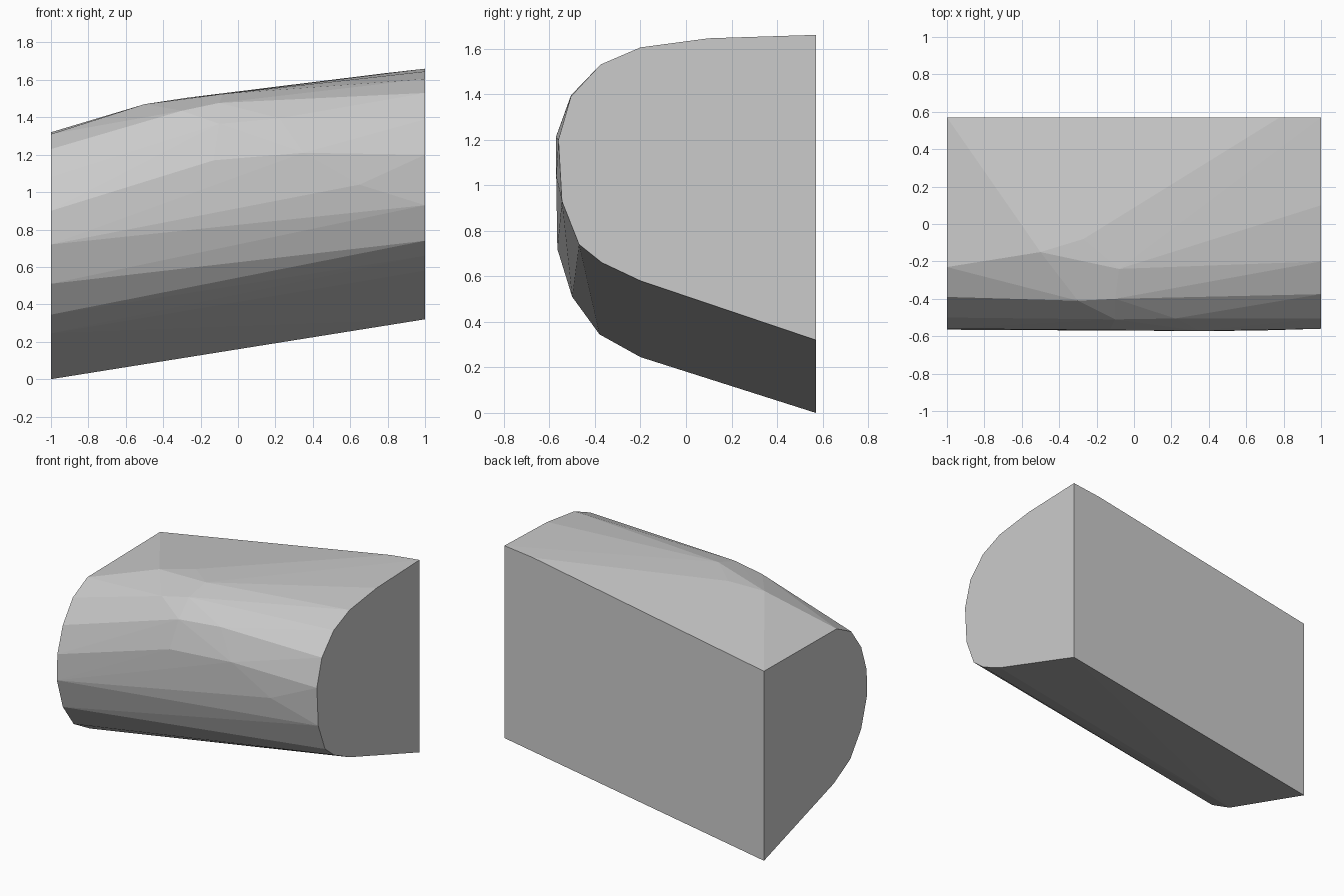
import bpy
import bmesh

if "Cube" in bpy.data.objects:
    bpy.data.objects.remove(bpy.data.objects["Cube"], do_unlink=True)


def flat_material(name, colour):
    material = bpy.data.materials.new(name)
    material.use_nodes = True
    material.diffuse_color = colour
    shader = next(n for n in material.node_tree.nodes if n.type == "BSDF_PRINCIPLED")
    shader.inputs["Base Color"].default_value = colour
    return material


def hull_object(name, points, material):
    """Wrap the points in a faceted convex skin and merge coplanar triangles."""
    bm = bmesh.new()
    for point in points:
        bm.verts.new(point)
    bmesh.ops.convex_hull(bm, input=bm.verts[:], use_existing_faces=False)
    loose = [v for v in bm.verts if not v.link_faces]
    bmesh.ops.delete(bm, geom=loose, context="VERTS")
    bmesh.ops.dissolve_limit(bm, angle_limit=0.002, verts=bm.verts[:], edges=bm.edges[:])
    bmesh.ops.recalc_face_normals(bm, faces=bm.faces[:])
    mesh = bpy.data.meshes.new(name)
    bm.to_mesh(mesh)
    bm.free()
    mesh.materials.append(material)
    obj = bpy.data.objects.new(name, mesh)
    bpy.context.collection.objects.link(obj)
    return obj


# End outlines as (y, z), from the upper back corner round the nose
high_end = [(.57, 1.66), (.1, 1.645), (-.2, 1.605), (-.375, 1.53),
            (-.505, 1.39), (-.56, 1.2), (-.545, .93), (-.47, .74),
            (-.37, .66), (-.2, .58), (.57, .32)]
low_end = [(.57, 1.32), (-.23, 1.31), (-.39, 1.23), (-.5, 1.08),
           (-.56, .9), (-.565, .72), (-.5, .51), (-.38, .345),
           (-.2, .245), (.57, 0)]

# Crest of the back edge, upper bulge and rounded nose
bulge = [(.78, .57, 1.635), (-.5, -.15, 1.47), (-.27, -.08, 1.505),
         (-.08, -.24, 1.525), (-.5, -.32, 1.405), (-.3, -.41, 1.435),
         (-.1, -.4, 1.477), (-.1, -.51, 1.365), (.22, -.505, 1.395)]
nose = [(-.13, -.567, 1.17), (.35, -.572, 1.21), (.65, -.57, 1.04)]

points = [(1, y, z) for y, z in high_end]
points += [(-1, y, z) for y, z in low_end]
points += bulge + nose

grey = flat_material("light grey", (.6, .6, .6, 1))
hull_object("faceted_block", points, grey)
